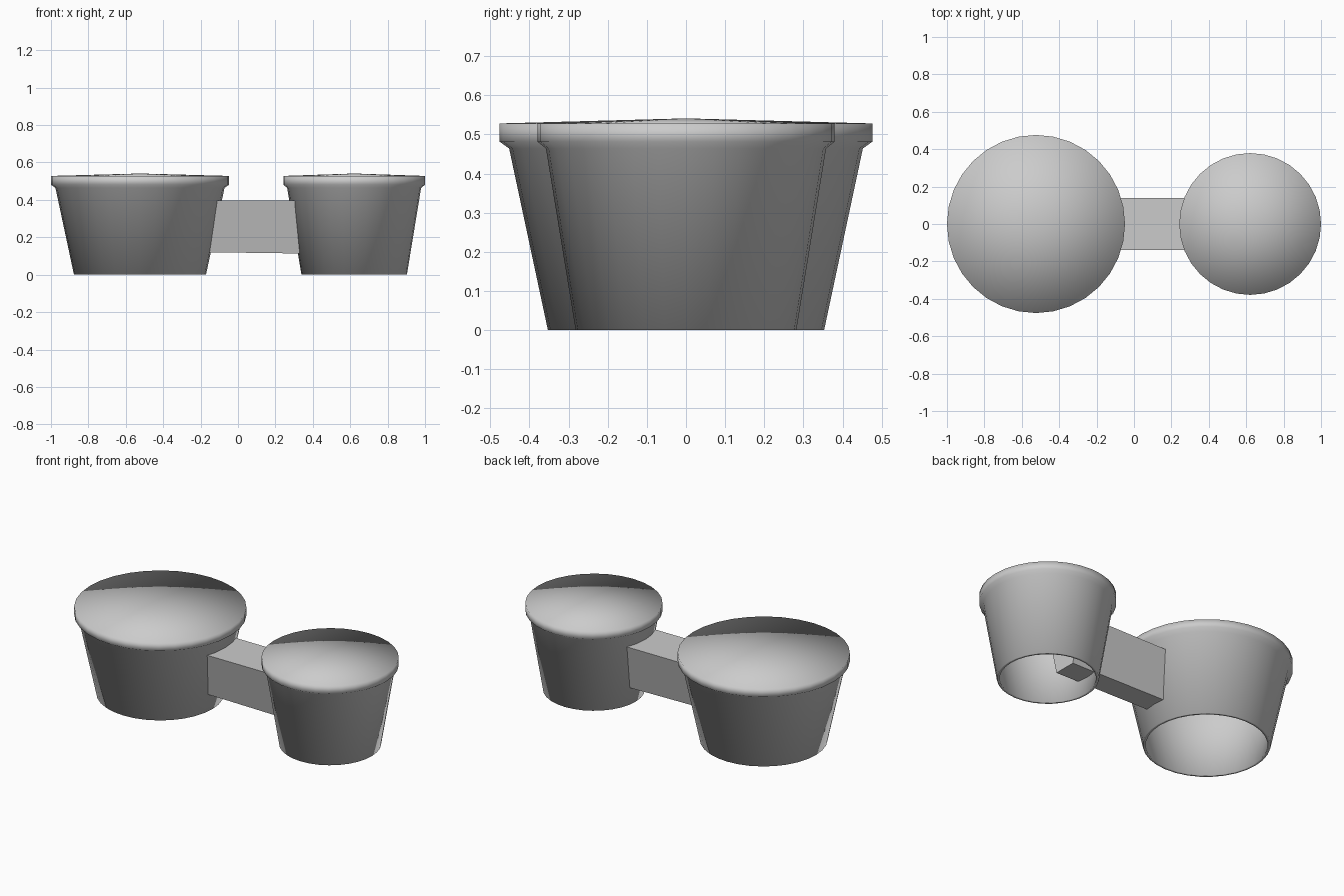
import bpy, bmesh, math
from mathutils import Vector

cube = bpy.data.objects.get("Cube")
if cube:
    bpy.data.objects.remove(cube, do_unlink=True)

grey = bpy.data.materials.new("mid grey")
grey.use_nodes = True
grey.diffuse_color = (0.6, 0.6, 0.6, 1)
grey.node_tree.nodes["Principled BSDF"].inputs["Base Color"].default_value = (0.6, 0.6, 0.6, 1)


def finish(name, bm, x=0):
    bmesh.ops.recalc_face_normals(bm, faces=bm.faces)
    mesh = bpy.data.meshes.new(name)
    bm.to_mesh(mesh)
    bm.free()
    mesh.materials.append(grey)
    obj = bpy.data.objects.new(name, mesh)
    obj.location.x = x
    bpy.context.collection.objects.link(obj)
    return obj


def pot(name, x, rim, neck, foot, wall=0.016, sides=32):
    """Tapered hollow pot with a rim and a shallow lid, open underneath."""
    profile = [(0, 0.541), (rim, 0.528), (rim, 0.481), (neck, 0.464), (foot, 0),
               (foot - wall, 0), (neck - wall, 0.464), (neck - wall, 0.505), (0, 0.515)]
    bm = bmesh.new()
    verts = [bm.verts.new((r, 0, z)) for r, z in profile]
    edges = [bm.edges.new(pair) for pair in zip(verts, verts[1:])]
    bmesh.ops.spin(bm, geom=verts + edges, cent=(0, 0, 0), axis=(0, 0, 1),
                   angle=math.tau, steps=sides)
    bmesh.ops.remove_doubles(bm, verts=bm.verts, dist=0.0005)
    for face in bm.faces:
        face.smooth = True
    return finish(name, bm, x)


pot("large_pot", -0.524, 0.476, 0.452, 0.353)
pot("small_pot", 0.621, 0.379, 0.358, 0.282)

# Connecting block: narrower underneath, both ends run inside the pots
bm = bmesh.new()
bmesh.ops.create_cube(bm, size=1)
for v in bm.verts:
    top = v.co.z > 0
    inner = v.co.x > 0
    v.co = Vector((0.5 if inner else -0.3,
                   math.copysign(0.138 if top else 0.07, v.co.y),
                   0.396 if top else (0.111 if inner else 0.122)))
finish("connecting_block", bm)
